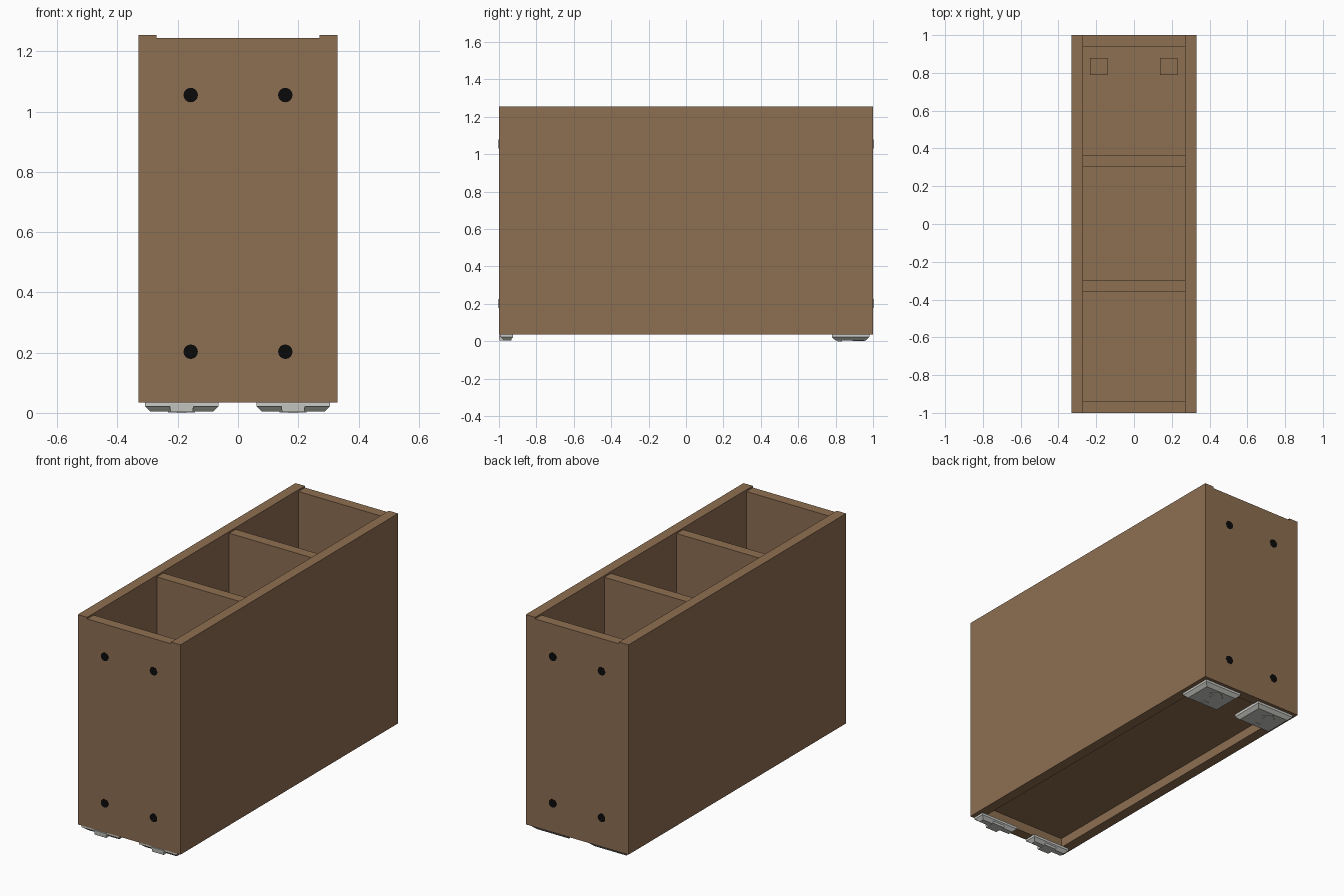
import bpy
import bmesh
import math

cube = bpy.data.objects.get("Cube")
if cube:
    bpy.data.objects.remove(cube, do_unlink=True)


def material(name, rgb):
    m = bpy.data.materials.new(name)
    m.use_nodes = True
    m.diffuse_color = (*rgb, 1)
    m.node_tree.nodes["Principled BSDF"].inputs["Base Color"].default_value = (*rgb, 1)
    return m


BROWN = material("brown wood", (0.27, 0.157, 0.083))
BLACK = material("black screw", (0.003, 0.003, 0.003))
GREY = material("light grey metal", (0.60, 0.60, 0.57))


def finish(name, bm, mat):
    bmesh.ops.recalc_face_normals(bm, faces=bm.faces)
    mesh = bpy.data.meshes.new(name)
    bm.to_mesh(mesh)
    bm.free()
    mesh.materials.append(mat)
    obj = bpy.data.objects.new(name, mesh)
    bpy.context.collection.objects.link(obj)
    return obj


def box(name, x, y, z, mat=BROWN, taper=0):
    """Box from (min, max) ranges; taper pulls the bottom edges inwards."""
    bm = bmesh.new()
    bmesh.ops.create_cube(bm, size=1)
    for v in bm.verts:
        pull = taper if v.co.z < 0 else 0
        sx, sy = (1 if v.co.x > 0 else -1), (1 if v.co.y > 0 else -1)
        v.co = (x[sx > 0] - sx * pull, y[sy > 0] - sy * pull, z[v.co.z > 0])
    return finish(name, bm, mat)


def prism(name, outline, z, mat):
    """Extrude a flat outline between two heights."""
    bm = bmesh.new()
    face = bm.faces.new([bm.verts.new((px, py, z[0])) for px, py in outline])
    ext = bmesh.ops.extrude_face_region(bm, geom=[face])
    for v in ext["geom"]:
        if isinstance(v, bmesh.types.BMVert):
            v.co.z = z[1]
    return finish(name, bm, mat)


BASE, TOP, LIP = 0.035, 1.255, 1.245
INNER = (-0.27, 0.27)

# Wooden case
box("left_side_panel", (0.27, 0.33), (-1, 1), (BASE, TOP))
box("right_side_panel", (-0.33, -0.27), (-1, 1), (BASE, TOP))
box("front_panel", INNER, (-1, -0.94), (BASE, LIP))
box("back_panel", INNER, (0.94, 1), (BASE, LIP))
box("floor_panel", INNER, (-0.94, 0.94), (0.09, 0.15))
box("front_divider", INNER, (-0.36, -0.30), (0.15, LIP))
box("back_divider", INNER, (0.305, 0.365), (0.15, LIP))

# Screw heads on both end panels
for end, y in (("front", -1), ("back", 1)):
    for x in (-0.157, 0.157):
        for z in (0.203, 1.055):
            bm = bmesh.new()
            bmesh.ops.create_cone(bm, cap_ends=True, segments=16,
                                  radius1=0.024, radius2=0.024, depth=0.006)
            screw = finish(end + "_screw", bm, BLACK)
            screw.rotation_euler.x = math.pi / 2
            screw.location = (x, y * 0.9985, z)

# Metal feet
for side, cx in (("right", -0.187), ("left", 0.183)):
    # Block that carries the back foot through the floor
    box(side + "_foot_block", (cx - 0.046, cx + 0.046), (0.79, 0.88), (BASE, 0.17))

    # Back foot: rimmed plate with chamfered underside
    box(side + "_back_foot_rim", (cx - 0.122, cx + 0.122), (0.78, 0.98), (0.022, 0.038), GREY)
    box(side + "_back_foot_plate", (cx - 0.122, cx + 0.122), (0.78, 0.98), (0.004, 0.022),
        GREY, 0.02)
    arrow = [(0, 0.955), (0.045, 0.92), (0.02, 0.92), (0.02, 0.89),
             (-0.02, 0.89), (-0.02, 0.92), (-0.045, 0.92)]
    prism(side + "_foot_arrow", [(cx + px, py) for px, py in arrow], (0.001, 0.006), GREY)
    box(side + "_foot_latch", (cx - 0.015, cx + 0.015), (0.81, 0.835), (0, 0.006), GREY)

    # Front foot: shallow plate with a centre tab
    box(side + "_front_foot_rim", (cx - 0.122, cx + 0.122), (-0.995, -0.925), (0.022, 0.036), GREY)
    box(side + "_front_foot_plate", (cx - 0.122, cx + 0.122), (-0.99, -0.925), (0.004, 0.022),
        GREY, 0.018)
    box(side + "_front_foot_tab", (cx - 0.04, cx + 0.04), (-1, -0.93), (0.003, 0.03), GREY, 0.003)
